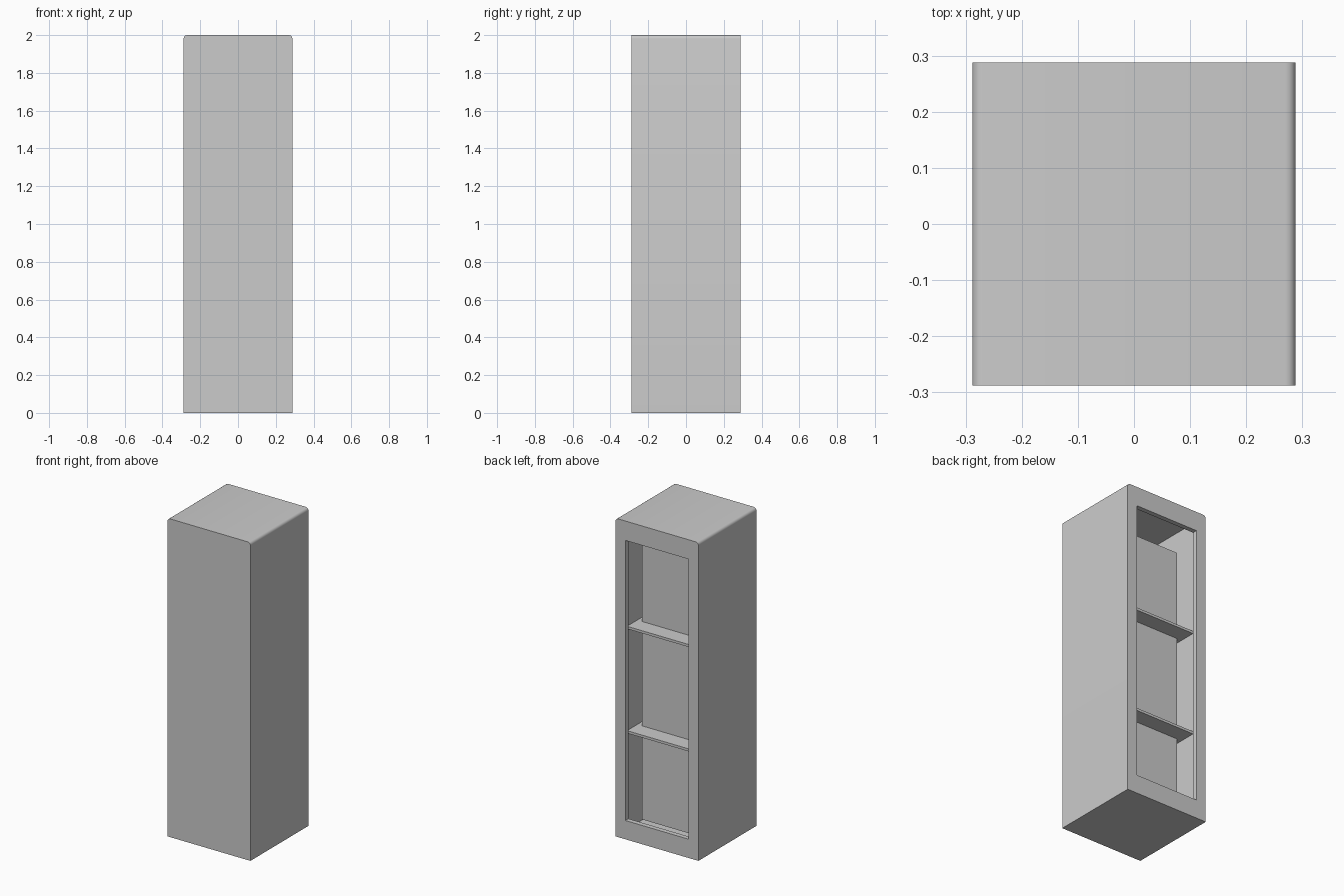
import bpy, bmesh

if "Cube" in bpy.data.objects:
    bpy.data.objects.remove(bpy.data.objects["Cube"])

HALF = 0.288      # half width and half depth
HEIGHT = 2.0

grey = bpy.data.materials.new("plain grey")
grey.diffuse_color = (0.6, 0.6, 0.6, 1)
grey.use_nodes = True
grey.node_tree.nodes["Principled BSDF"].inputs["Base Color"].default_value = grey.diffuse_color


def box(name, x, y, z, round_top=0.0):
    """Box from (min, max) ranges; optionally rounds the two top edges that run along y."""
    bm = bmesh.new()
    bmesh.ops.create_cube(bm, size=1)
    for v in bm.verts:
        v.co = [r[1] if c > 0 else r[0] for c, r in zip(v.co, (x, y, z))]
    if round_top:
        edges = [e for e in bm.edges
                 if all(abs(v.co.z - z[1]) < 1e-5 for v in e.verts)
                 and abs(e.verts[0].co.x - e.verts[1].co.x) < 1e-5]
        bmesh.ops.bevel(bm, geom=edges, offset=round_top, segments=4,
                        profile=0.5, affect='EDGES')
    mesh = bpy.data.meshes.new(name)
    bm.to_mesh(mesh)
    bm.free()
    mesh.materials.append(grey)
    ob = bpy.data.objects.new(name, mesh)
    bpy.context.collection.objects.link(ob)
    return ob


def cut(target, cutter):
    """Subtract the cutter from the target and remove it."""
    mod = target.modifiers.new("cut", 'BOOLEAN')
    mod.operation = 'DIFFERENCE'
    mod.solver = 'EXACT'
    mod.object = cutter
    bpy.context.view_layer.objects.active = target
    bpy.ops.object.modifier_apply(modifier=mod.name)
    bpy.data.objects.remove(cutter)


# Thin-walled cabinet with rounded top sides
cabinet = box("cabinet_shell", (-HALF, HALF), (-HALF, HALF), (0, HEIGHT), 0.018)

# Hollow interior, then the framed opening in the back
cut(cabinet, box("cavity_cutter", (-0.277, 0.277), (-0.277, 0.258), (0.011, 1.989)))
cut(cabinet, box("opening_cutter", (-0.22, 0.22), (0.2, 0.35), (0.118, 1.878)))

bpy.ops.object.select_all(action='DESELECT')
cabinet.select_set(True)
bpy.context.view_layer.objects.active = cabinet
bpy.ops.object.shade_smooth_by_angle(angle=0.6)

# Free-standing panel inside, narrower and lower than the cavity
box("inner_panel", (-0.245, 0.245), (0.068, 0.088), (0.042, 1.83))

# Two shelves, wall to wall, running past the panel
for i, z in enumerate((0.622, 1.278)):
    box(f"shelf_{i + 1}", (-0.277, 0.277), (0.0, 0.19), (z - 0.008, z + 0.008))
